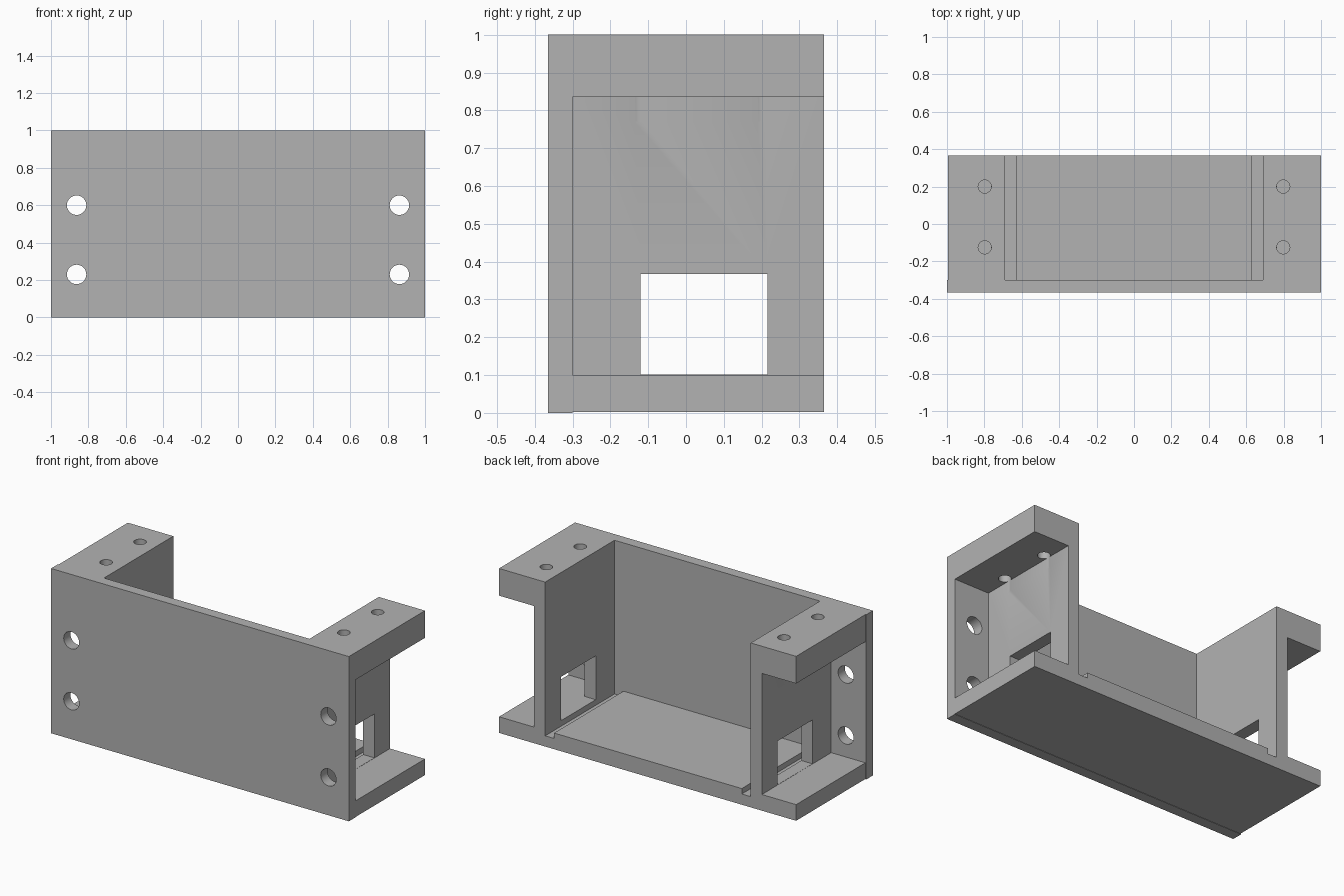
import bpy
import bmesh
from math import radians
from mathutils import Matrix

if "Cube" in bpy.data.objects:
    bpy.data.objects.remove(bpy.data.objects["Cube"], do_unlink=True)

FRONT, INNER, BACK = -0.365, -0.30, 0.365

grey = bpy.data.materials.new("plain_grey")
grey.use_nodes = True
colour = (0.448, 0.448, 0.448, 1)
grey.diffuse_color = colour
grey.node_tree.nodes["Principled BSDF"].inputs["Base Color"].default_value = colour


def add_object(name, bm):
    bmesh.ops.recalc_face_normals(bm, faces=bm.faces)
    mesh = bpy.data.meshes.new(name)
    bm.to_mesh(mesh)
    bm.free()
    mesh.materials.append(grey)
    obj = bpy.data.objects.new(name, mesh)
    bpy.context.collection.objects.link(obj)
    return obj


def extrude_profile(name, points, y0, y1):
    """Extrude an x-z outline along y."""
    bm = bmesh.new()
    face = bm.faces.new([bm.verts.new((x, y0, z)) for x, z in points])
    new = bmesh.ops.extrude_face_region(bm, geom=[face])["geom"]
    verts = [g for g in new if isinstance(g, bmesh.types.BMVert)]
    bmesh.ops.translate(bm, verts=verts, vec=(0, y1 - y0, 0))
    return add_object(name, bm)


def add_box(bm, x0, x1, y0, y1, z0, z1):
    centre = Matrix.Translation(((x0 + x1) / 2, (y0 + y1) / 2, (z0 + z1) / 2))
    size = Matrix.Diagonal((x1 - x0, y1 - y0, z1 - z0, 1))
    bmesh.ops.create_cube(bm, size=1, matrix=centre @ size)


def add_cylinder(bm, centre, radius, depth, turn=0):
    bmesh.ops.create_cone(bm, cap_ends=True, segments=32, radius1=radius,
                          radius2=radius, depth=depth,
                          matrix=Matrix.Translation(centre) @ Matrix.Rotation(radians(turn), 4, "X"))


def cut(obj, name, bm):
    """Subtract the cutter shapes and bake the result."""
    cutter = add_object(name, bm)
    cutter.hide_render = True
    mod = obj.modifiers.new("cut", "BOOLEAN")
    mod.operation = "DIFFERENCE"
    mod.solver = "EXACT"
    mod.object = cutter
    bpy.ops.object.select_all(action="DESELECT")
    bpy.context.view_layer.objects.active = obj
    obj.select_set(True)
    bpy.ops.object.modifier_apply(modifier=mod.name)
    bpy.data.objects.remove(cutter, do_unlink=True)
    bpy.ops.object.shade_smooth_by_angle(angle=radians(30))


# Channel body: floor with raised pad, side walls and outward top flanges
half = [(1, 0.002), (1, 0.1), (0.765, 0.1), (0.765, 0.835), (1, 0.835),
        (1, 1), (0.69, 1), (0.69, 0.067), (0.63, 0.067), (0.63, 0.1)]
other = [(max(-x, -0.995), z) for x, z in reversed(half)]
body = extrude_profile("channel_body", half + other, INNER, BACK)

# Wall windows and flange screw holes
bm = bmesh.new()
for side in (-1, 1):
    x0, x1 = sorted((side * 0.67, side * 0.79))
    add_box(bm, x0, x1, -0.12, 0.215, 0.101, 0.367)
    for y in (-0.125, 0.2):
        add_cylinder(bm, (side * 0.798, y, 0.92), 0.035, 0.3)
cut(body, "body_cutter", bm)

# Front plate with four mounting holes
plate = extrude_profile("front_plate", [(-1, 0), (1, 0), (1, 1), (-1, 1)], FRONT, INNER)
bm = bmesh.new()
for x in (-0.863, 0.863):
    for z in (0.23, 0.6):
        add_cylinder(bm, (x, -0.33, z), 0.052, 0.2, 90)
cut(plate, "plate_cutter", bm)
